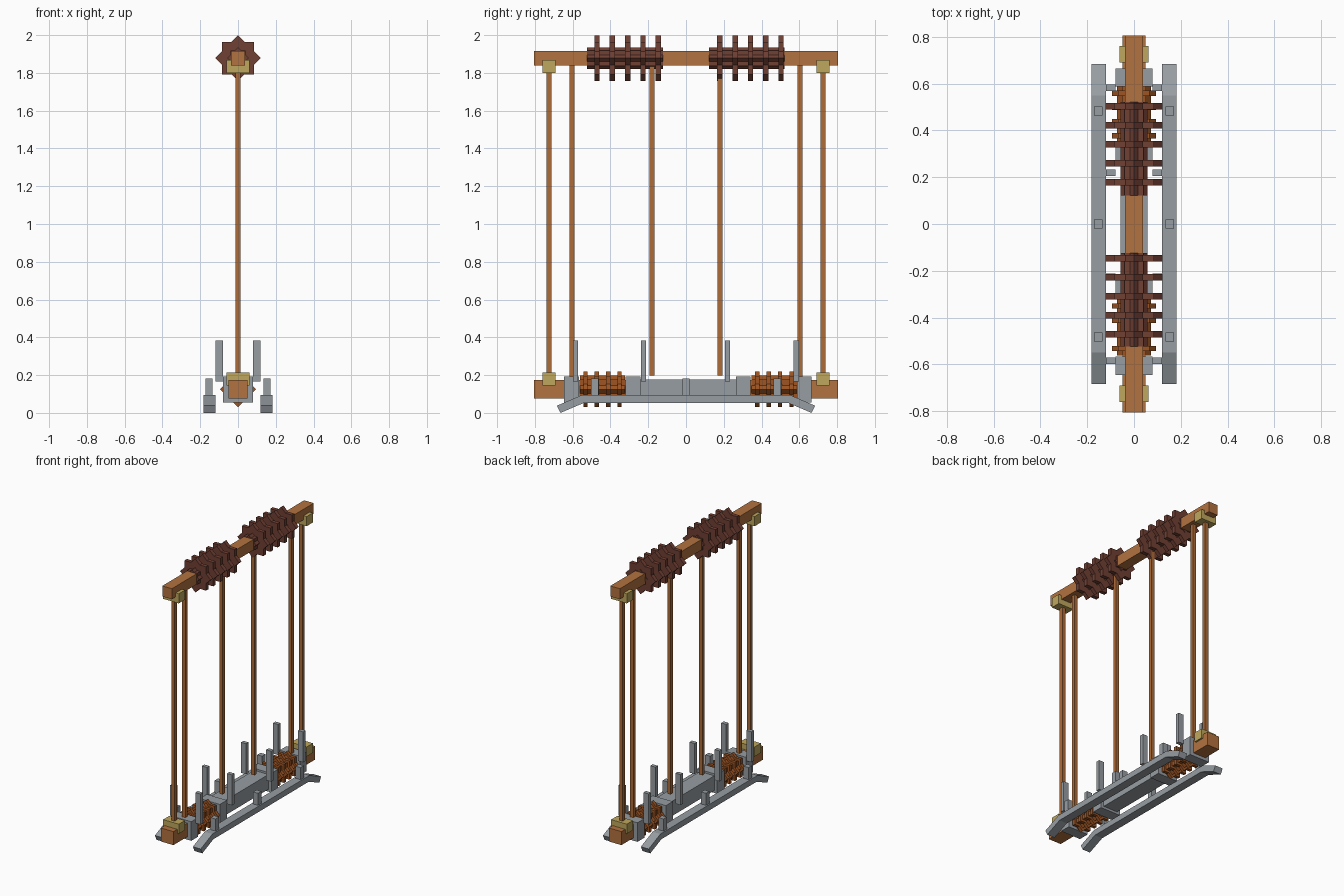
import bpy, bmesh, math
from mathutils import Matrix, Vector

if "Cube" in bpy.data.objects:
    bpy.data.objects.remove(bpy.data.objects["Cube"])


def material(name, rgb):
    m = bpy.data.materials.new(name)
    m.diffuse_color = (*rgb, 1)
    m.use_nodes = True
    m.node_tree.nodes["Principled BSDF"].inputs["Base Color"].default_value = m.diffuse_color
    return m


WOOD = material("orange wood", (0.45, 0.17, 0.05))
ROPE = material("rope brown", (0.42, 0.15, 0.04))
DARK = material("dark brown", (0.16, 0.05, 0.033))
RUST = material("rust orange", (0.34, 0.09, 0.017))
GOLD = material("brass", (0.52, 0.39, 0.11))
GREY = material("steel grey", (0.31, 0.34, 0.365))


def add_box(bm, x, y, z, angle=0.0):
    """Box from (min, max) ranges, turned about its own y axis."""
    c = Vector((sum(x) / 2, sum(y) / 2, sum(z) / 2))
    size = (x[1] - x[0], y[1] - y[0], z[1] - z[0])
    m = Matrix.Translation(c) @ Matrix.Rotation(angle, 4, 'Y') @ Matrix.Diagonal((*size, 1))
    bmesh.ops.create_cube(bm, size=1, matrix=m)


def finish(name, bm, mat):
    bmesh.ops.recalc_face_normals(bm, faces=bm.faces)
    mesh = bpy.data.meshes.new(name)
    bm.to_mesh(mesh)
    bm.free()
    mesh.materials.append(mat)
    ob = bpy.data.objects.new(name, mesh)
    bpy.context.collection.objects.link(ob)
    return ob


def box(name, mat, x, y, z):
    bm = bmesh.new()
    add_box(bm, x, y, z)
    return finish(name, bm, mat)


def add_star(bm, half, y0, y1, z):
    """Eight-pointed star made of two crossed square plates."""
    for angle in (0, math.pi / 4):
        add_box(bm, (-half, half), (y0, y1), (z - half, z + half), angle)


def gear_set(name, mat, cy, cz, hub_half, hub_len, tooth_half, count, step, thick):
    bm = bmesh.new()
    add_star(bm, hub_half, cy - hub_len / 2, cy + hub_len / 2, cz)
    for i in range(count):
        y = cy + (i - (count - 1) / 2) * step - 0.0 
        add_star(bm, tooth_half, y - thick / 2, y + thick / 2, cz)
    return finish(name, bm, mat)


# Top and bottom beams
box("top_beam", WOOD, (-0.038, 0.038), (-0.805, 0.805), (1.84, 1.916))
box("bottom_beam", WOOD, (-0.05, 0.05), (-0.805, 0.805), (0.077, 0.174))

# Brass brackets at the beam ends
for side in (-1, 1):
    y = (side * 0.726 - 0.035, side * 0.726 + 0.035)
    box("top_bracket", GOLD, (-0.062, 0.062), y, (1.80, 1.869))
    box("bottom_bracket", GOLD, (-0.062, 0.062), y, (0.145, 0.214))

# Vertical warp cords
for side in (-1, 1):
    for y, low in ((0.726, 0.18), (0.603, 0.17), (0.181, 0.197)):
        box("cord", ROPE, (-0.013, 0.013), (side * y - 0.013, side * y + 0.013), (low, 1.85))

# Star gears on the top beam
for hub_y, gear_y in ((-0.323, -0.309), (0.322, 0.341)):
    bm = bmesh.new()
    add_star(bm, 0.0405, hub_y - 0.2, hub_y + 0.2, 1.878)
    for i in range(-2, 3):
        y = gear_y + i * 0.081
        add_star(bm, 0.0855, y - 0.014, y + 0.014, 1.878)
    finish("top_gears", bm, DARK)

# Star gears on the bottom beam
for cy in (-0.442, 0.468):
    gear_set("bottom_gears", RUST, cy, 0.125, 0.051, 0.24, 0.067, 4, 0.0605, 0.022)

# Grey sleeve and collars around the bottom beam
box("center_sleeve", GREY, (-0.057, 0.057), (-0.25, 0.27), (0.072, 0.178))
for y in ((-0.645, -0.567), (-0.32, -0.24), (0.264, 0.342), (0.588, 0.665)):
    box("collar", GREY, (-0.08, 0.08), y, (0.055, 0.192))

for side in (-1, 1):
    # Tall pegs beside the beam
    for y in (-0.585, -0.225, 0.22, 0.583):
        box("tall_peg", GREY, sorted((side * 0.08, side * 0.12)),
            (y - 0.014, y + 0.014), (0.165, 0.384))
    # Short pegs on the runners
    for y in (-0.483, 0.0, 0.483):
        box("short_peg", GREY, sorted((side * 0.134, side * 0.172)),
            (y - 0.019, y + 0.019), (0.08, 0.182))
    # Runner with ends bent down
    top = [(-0.683, 0.038), (-0.55, 0.095), (0.55, 0.095), (0.683, 0.038)]
    low = [(0.665, 0.0), (0.54, 0.053), (-0.54, 0.053), (-0.665, 0.0)]
    bm = bmesh.new()
    inner = [bm.verts.new((side * 0.12, y, z)) for y, z in top + low]
    outer = [bm.verts.new((side * 0.182, y, z)) for y, z in top + low]
    bm.faces.new(inner)
    bm.faces.new(outer)
    for i in range(8):
        j = (i + 1) % 8
        bm.faces.new((inner[i], inner[j], outer[j], outer[i]))
    finish("runner", bm, GREY)
